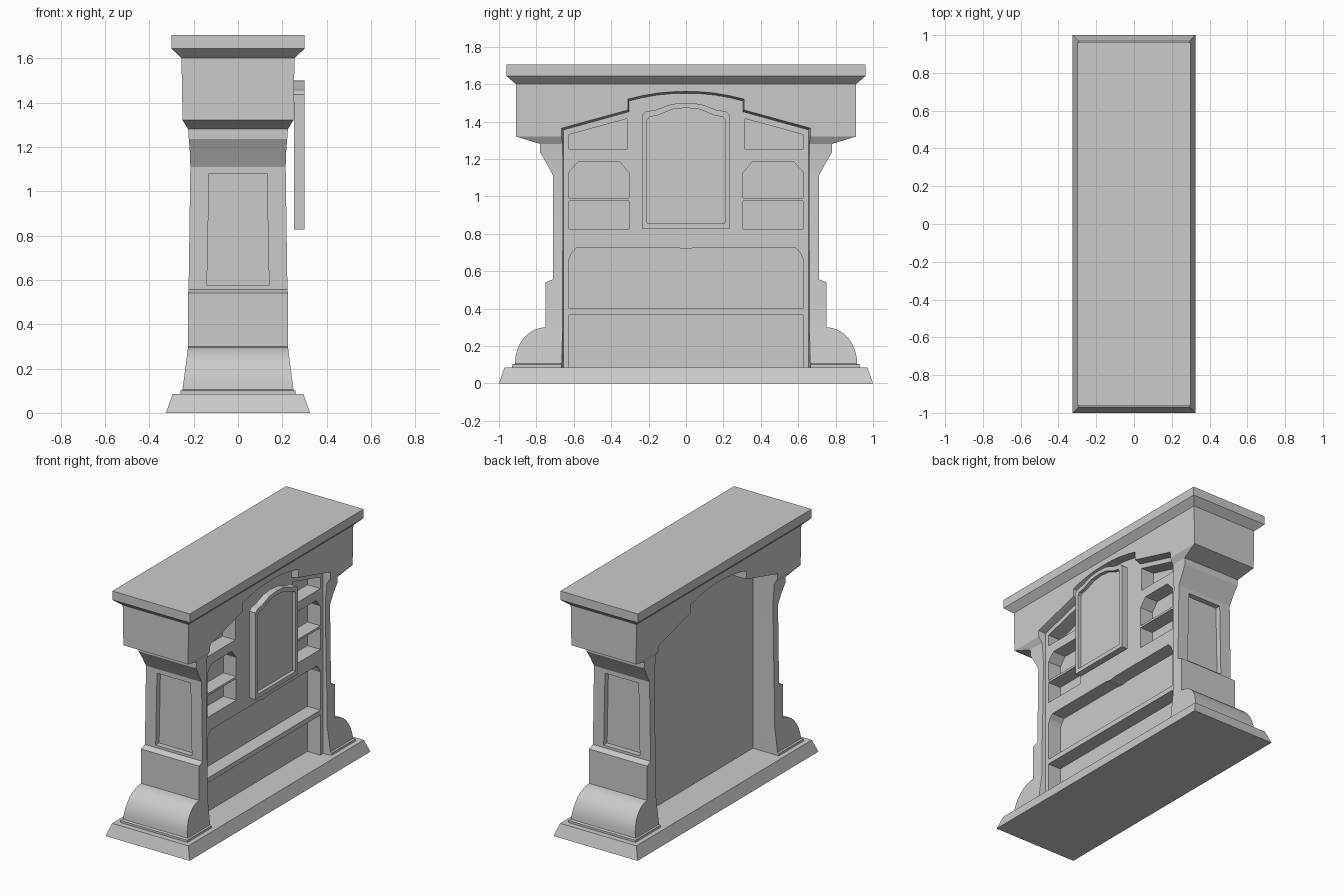
import bpy, bmesh, math

if "Cube" in bpy.data.objects:
    bpy.data.objects.remove(bpy.data.objects["Cube"])


def make(name, rings):
    """Loft matching point loops into a capped solid."""
    bm = bmesh.new()
    loops = [[bm.verts.new(p) for p in r] for r in rings]
    n = len(loops[0])
    for a, b in zip(loops, loops[1:]):
        for i in range(n):
            j = (i + 1) % n
            bm.faces.new((a[i], a[j], b[j], b[i]))
    bm.faces.new(loops[0][::-1])
    bm.faces.new(loops[-1])
    bmesh.ops.recalc_face_normals(bm, faces=bm.faces)
    me = bpy.data.meshes.new(name)
    bm.to_mesh(me)
    bm.free()
    ob = bpy.data.objects.new(name, me)
    bpy.context.collection.objects.link(ob)
    return ob


def stack(name, levels):
    """Rectangular moulding from (half x, half y, z) levels."""
    return make(name, [[(-x, -y, z), (x, -y, z), (x, y, z), (-x, y, z)] for x, y, z in levels])


def prism(name, outline, x0, x1):
    """Extrude a (y, z) outline along x."""
    return make(name, [[(x, y, z) for y, z in outline] for x in (x0, x1)])


def sym(half):
    """Mirror a half outline that ends on y = 0."""
    return half + [(-y, z) for y, z in half[-2::-1]]


def cut(ob, cutter):
    cutter.hide_render = True
    m = ob.modifiers.new("cut", 'BOOLEAN')
    m.operation, m.solver, m.object = 'DIFFERENCE', 'EXACT', cutter
    bpy.ops.object.select_all(action='DESELECT')
    bpy.context.view_layer.objects.active = ob
    ob.select_set(True)
    bpy.ops.object.modifier_apply(modifier=m.name)
    bpy.data.objects.remove(cutter)


# Plinth and top slab
stack("plinth", [(.325, 1, 0), (.295, .97, .085)])
stack("mantel_top", [(.255, .91, 1.6), (.3, .96, 1.643), (.3, .96, 1.705)])

# Body: rounded feet, pillars, flared capitals and lintel
foot = []
for i in range(9):
    a = math.radians(90 * i / 8)
    z = .105 + .195 * math.sin(a)
    foot.append((.25 - .025 * (z - .105) / .195, .75 + .165 * math.cos(a), z))
body = stack("surround", [(.26, .93, .085), (.26, .93, .1), (.25, .915, .105)] + foot[1:] + [
    (.225, .75, .54), (.223, .71, .557), (.215, .71, 1.11), (.217, .745, 1.175),
    (.222, .78, 1.235), (.225, .78, 1.28), (.25, .91, 1.32), (.255, .91, 1.6)])

# Arched opening through the body, slightly splayed at the front
arch = sym([(.655, .04), (.655, 1.355), (.305, 1.452), (.305, 1.51), (.23, 1.528),
            (.15, 1.542), (.075, 1.549), (0, 1.551)])
splay = [(y * 1.016, z + .01) for y, z in arch]
cut(body, make("opening_cutter", [[(x, y, z) for y, z in o]
                                  for x, o in ((-.5, arch), (.2, arch), (.255, splay), (.4, splay))]))

# Recessed panels on both ends
for s in (-1, 1):
    trap = [(-.14, .575), (.14, .575), (.13, 1.08), (-.13, 1.08)]
    cut(body, make("end_panel_cutter", [[(x, s * y, z) for x, z in trap] for y in (.672, .85)]))
bpy.ops.object.shade_smooth_by_angle(angle=math.radians(25))

# Shelf panel filling the opening
fill = [(y * 1.003, max(z, .08) + .002) for y, z in arch]
panel = prism("shelf_panel", fill, -.06, .2)
niches = [
    [(-.625, .085), (.625, .085), (.625, .365), (-.625, .365)],
    sym([(.625, .4), (.625, .665), (.612, .695), (.585, .725), (.05, .725), (0, .717)]),
]
for s in (-1, 1):
    for half in (
        [(.305, .825), (.625, .825), (.625, .975), (.305, .975)],
        [(.305, .99), (.625, .99), (.625, 1.13), (.575, 1.185), (.355, 1.185), (.305, 1.125)],
        [(.315, 1.25), (.625, 1.25), (.625, 1.33), (.315, 1.415)],
    ):
        niches.append([(s * y, z) for y, z in half])
for n in niches:
    cut(panel, prism("niche_cutter", n, .1, .4))

# Central picture frame with sunken face
frame = prism("picture_frame", sym([(.235, .828), (.235, 1.435), (.215, 1.453), (.16, 1.463),
                                    (.08, 1.493), (0, 1.5)]), .253, .3)
cut(frame, prism("frame_cutter", sym([(.208, .857), (.208, 1.41), (.195, 1.425), (.15, 1.433),
                                      (.075, 1.465), (0, 1.473)]), .275, .4))
